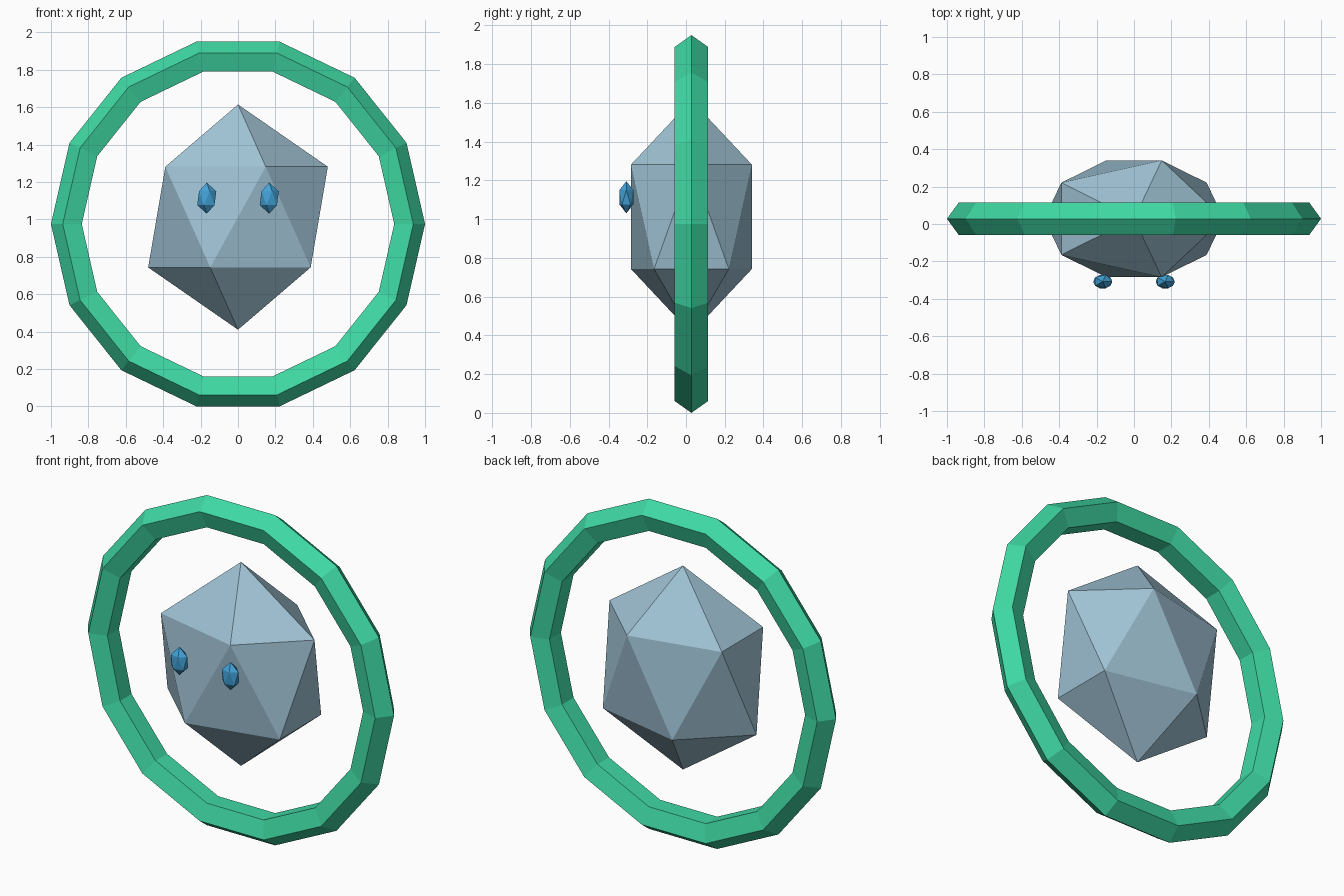
import bpy
import math

if "Cube" in bpy.data.objects:
    bpy.data.objects.remove(bpy.data.objects["Cube"])


def make_material(name, rgb):
    """Flat material from sRGB 0-255 values."""
    mat = bpy.data.materials.new(name)
    mat.diffuse_color = (*[((c / 255 + 0.055) / 1.055) ** 2.4 for c in rgb], 1)
    mat.use_nodes = True
    mat.node_tree.nodes["Principled BSDF"].inputs["Base Color"].default_value = mat.diffuse_color
    return mat


def finish(name, mat, scale=(1, 1, 1)):
    obj = bpy.context.object
    obj.name = name
    obj.scale = scale
    obj.data.materials.append(mat)
    return obj


def gem(name, location, scale, mat):
    """Stretched icosahedron with flat faces."""
    bpy.ops.mesh.primitive_ico_sphere_add(subdivisions=1, radius=1, location=location)
    return finish(name, mat, scale)


green = make_material("ring green", (63, 217, 164))
pale_blue = make_material("pale blue grey", (160, 195, 213))
bright_blue = make_material("bright blue", (66, 162, 216))

DEPTH = 0.028  # shared y centre of ring and body

# Upright ring: 14 segments with a five-sided section pointing outward
bpy.ops.mesh.primitive_torus_add(
    major_segments=14, minor_segments=5, major_radius=0.909, minor_radius=0.091,
    location=(0, DEPTH, 0.975), rotation=(math.pi / 2, 0, 0))
finish("ring", green)

# Faceted body floating in the ring
gem("body", (0, DEPTH, 1.012), (0.537, 0.367, 0.602), pale_blue)

# Pair of small faceted eyes
for side, label in ((-1, "left"), (1, "right")):
    gem(label + "_eye", (side * 0.167, -0.308, 1.113), (0.057, 0.042, 0.083), bright_blue)
